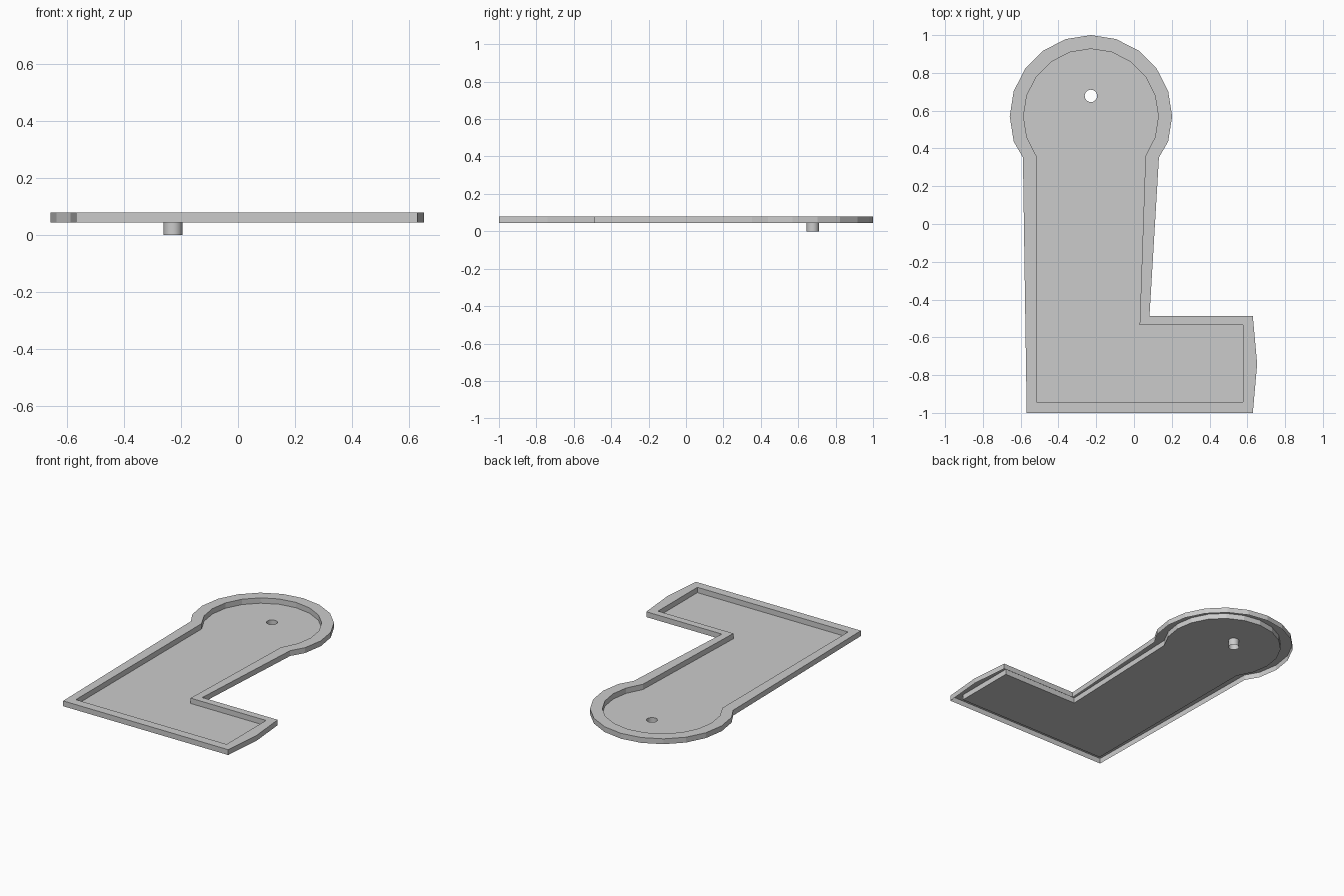
import bpy, bmesh
from math import cos, sin, radians, tau

if "Cube" in bpy.data.objects:
    bpy.data.objects.remove(bpy.data.objects["Cube"])

CX, CY = -0.228, 0.57          # centre of the round end
TOP, BASE = 0.08, 0.045        # rim top and floor height


def arc(r, start, end):
    return [(CX + r * cos(radians(a)), CY + r * sin(radians(a)))
            for a in range(start, end + 1, 18)]


def loop(bm, pts, z):
    return [bm.verts.new((x, y, z)) for x, y in pts]


def bridge(bm, a, b):
    n = len(a)
    for i in range(n):
        j = (i + 1) % n
        bm.faces.new((a[i], a[j], b[j], b[i]))


def finish(bm, name):
    me = bpy.data.meshes.new(name)
    bm.to_mesh(me)
    bm.free()
    ob = bpy.data.objects.new(name, me)
    bpy.context.collection.objects.link(ob)
    return ob


# Matching outlines, anticlockwise: round end, long lane, short leg
outer = ([(0.132, 0.352)] + arc(0.43, -18, 198) + [(-0.588, 0.352)]
         + [(-0.568, -1), (0.629, -1), (0.652, -0.74), (0.629, -0.487), (0.082, -0.487)])
inner = (arc(0.357, -36, 216)
         + [(-0.516, -0.942), (0.577, -0.942), (0.577, -0.74), (0.577, -0.534), (0.03, -0.534)])
hole = [(CX + 0.033 * cos(tau * i / 16), 0.678 + 0.033 * sin(tau * i / 16))
        for i in range(16)]

# Raised border, open underneath
bm = bmesh.new()
rings = [loop(bm, outer, BASE), loop(bm, outer, TOP),
         loop(bm, inner, TOP), loop(bm, inner, BASE)]
for a, b in zip(rings, rings[1:]):
    bridge(bm, a, b)
finish(bm, "border_rail")

# Flat playing surface with a round opening
bm = bmesh.new()
edges = []
for pts in (inner, hole):
    vs = loop(bm, pts, BASE)
    edges += [bm.edges.new((vs[i - 1], vs[i])) for i in range(len(vs))]
bmesh.ops.triangle_fill(bm, edges=edges, use_beauty=True, normal=(0, 0, 1))
bmesh.ops.dissolve_limit(bm, angle_limit=0.01, verts=[], edges=bm.edges[:])
for f in bm.faces:
    f.normal_update()
    if f.normal.z < 0:
        f.normal_flip()
finish(bm, "floor")

# Open tube below the opening
bm = bmesh.new()
bridge(bm, loop(bm, hole, 0), loop(bm, hole, BASE))
cup = finish(bm, "cup")
bpy.context.view_layer.objects.active = cup
cup.select_set(True)
bpy.ops.object.shade_smooth_by_angle()
